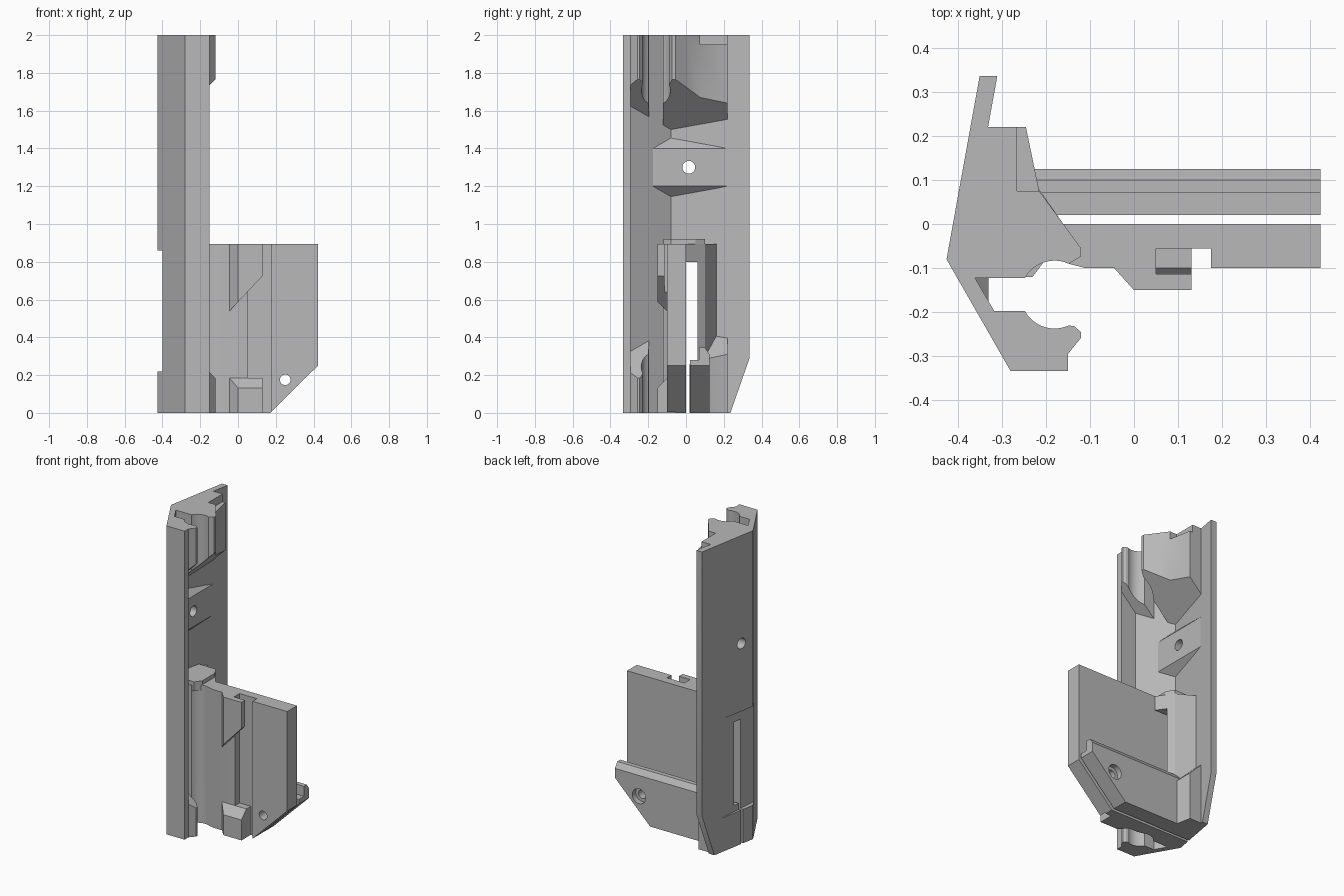
import bpy, bmesh, math

if "Cube" in bpy.data.objects:
    bpy.data.objects.remove(bpy.data.objects["Cube"], do_unlink=True)

grey = bpy.data.materials.new("plain grey")
grey.use_nodes = True
colour = (0.48, 0.48, 0.48, 1)
grey.diffuse_color = colour
grey.node_tree.nodes["Principled BSDF"].inputs["Base Color"].default_value = colour


def prism(name, pts, lo, hi, axis="z"):
    """Extrude a 2D outline along an axis."""
    place = {"z": lambda a, b, h: (a, b, h),
             "y": lambda a, b, h: (a, h, b),
             "x": lambda a, b, h: (h, a, b)}[axis]
    bm = bmesh.new()
    rings = [[bm.verts.new(place(a, b, h)) for a, b in pts] for h in (lo, hi)]
    for ring in rings:
        bm.faces.new(ring)
    n = len(pts)
    for i in range(n):
        j = (i + 1) % n
        bm.faces.new((rings[0][i], rings[0][j], rings[1][j], rings[1][i]))
    bmesh.ops.recalc_face_normals(bm, faces=bm.faces)
    mesh = bpy.data.meshes.new(name)
    bm.to_mesh(mesh)
    bm.free()
    mesh.materials.append(grey)
    obj = bpy.data.objects.new(name, mesh)
    bpy.context.collection.objects.link(obj)
    return obj


def rect(a0, b0, a1, b1):
    return [(a0, b0), (a1, b0), (a1, b1), (a0, b1)]


def circle(a, b, r, start=0, end=360, steps=24):
    last = steps if end - start == 360 else steps - 1
    return [(a + r * math.cos(math.radians(start + (end - start) * i / last)),
             b + r * math.sin(math.radians(start + (end - start) * i / last)))
            for i in range(steps)]


def carve(obj, tool, operation="DIFFERENCE"):
    """Apply one boolean and drop the helper."""
    tool.hide_render = True
    mod = obj.modifiers.new("cut", "BOOLEAN")
    mod.object, mod.operation, mod.solver = tool, operation, "EXACT"
    bpy.context.view_layer.update()
    deps = bpy.context.evaluated_depsgraph_get()
    mesh = bpy.data.meshes.new_from_object(obj.evaluated_get(deps))
    obj.modifiers.clear()
    obj.data = mesh
    bpy.data.objects.remove(tool, do_unlink=True)


def cut(objs, pts, lo, hi, axis):
    for obj in objs:
        carve(obj, prism("cutter", pts, lo, hi, axis))


def keep(obj, pts, lo, hi, axis):
    carve(obj, prism("cutter", pts, lo, hi, axis), "INTERSECT")


# Thin bent outer shell
shell = prism("outer_shell", [
    (-0.31, 0.335), (-0.35, 0.335), (-0.425, -0.08), (-0.28, -0.333),
    (-0.15, -0.333), (-0.15, -0.295), (-0.26, -0.295), (-0.385, -0.08)], 0, 2)
cut([shell], [(-0.377, 0.18), (-0.4, -0.125), (-0.5, -0.125), (-0.5, 0.18)],
    0.22, 0.86, "z")
cut([shell], [(0.235, 0), (0.34, 0.3), (0.5, 0.3), (0.5, -0.1), (0.2, -0.1)],
    -0.6, 0, "x")

# Clip jaws at both ends, each with a sloped inner end
groove_top = circle(-0.18, -0.16, 0.077, 151, 65, 12)
groove_low = circle(-0.18, -0.16, 0.077, 209, 295, 12)
front_jaw = [(-0.322, -0.197)] + groove_low + [
    (-0.135, -0.232), (-0.12, -0.245), (-0.12, -0.258), (-0.15, -0.295),
    (-0.15, -0.31), (-0.267, -0.31)]
rear_jaw = [(-0.366, -0.122)] + groove_top + [
    (-0.12, -0.073), (-0.12, -0.055), (-0.16, 0), (-0.215, 0.075),
    (-0.245, 0.22), (-0.338, 0.22), (-0.392, -0.08)]
ends = {"upper": (1.4, 2, [(-0.5, 1.385), (0, 1.885), (0, 2.1), (-0.5, 2.1)]),
        "lower": (0, 0.6, [(-0.5, 0.565), (0, 0.065), (0, -0.1), (-0.5, -0.1)])}
jaws = {}
for end, (lo, hi, wedge) in ends.items():
    for side, outline in (("front", front_jaw), ("rear", rear_jaw)):
        jaw = prism(f"{end}_{side}_jaw", outline, lo, hi)
        keep(jaw, wedge, -0.5, 0.5, "y")
        jaws[end, side] = jaw
cut([jaws["upper", "rear"]], rect(-0.265, 0.075, 0, 0.3), 1.95, 2.1, "z")

# Bevelled pad around the screw hole
pad = prism("screw_pad", [(-0.33, 0.215), (-0.392, -0.08), (-0.33, -0.186)], 1, 1.6)
keep(pad, [(-0.33, 1.2), (-0.33, 1.4), (-0.43, 1.5), (-0.43, 1.1)], -0.5, 0.5, "y")
cut([shell, pad], circle(0.015, 1.3, 0.034), -0.6, 0, "x")

# Boss joining the shell to the plates
boss = prism("plate_boss", [(-0.366, -0.122)] + groove_top + [
    (-0.13, -0.095), (-0.13, -0.04), (-0.16, 0), (-0.23, 0.1),
    (-0.345, 0.162), (-0.392, -0.08)], 0, 0.895)
cap = prism("boss_cap", [(-0.366, -0.12), (-0.23, -0.12), (-0.2, -0.08),
                         (-0.2, 0.05), (-0.23, 0.1), (-0.35, 0.1),
                         (-0.39, -0.08)], 0.86, 0.92)

# Tall front plate with a vertical groove
plate = prism("front_plate", [
    (-0.17, 0), (0.423, 0), (0.423, -0.1), (0.175, -0.1), (0.175, -0.055),
    (0.05, -0.055), (0.05, -0.1), (-0.11, -0.1), (-0.15, -0.089)], 0, 0.895)

# Hook over the groove, with a sloped lower end
hook = prism("groove_hook", [
    (-0.045, -0.1), (0, -0.15), (0.13, -0.15), (0.13, -0.113),
    (0.05, -0.113), (0.05, -0.09), (-0.045, -0.09)], 0.4, 0.895)
keep(hook, [(-0.1, 0.48), (0.2, 0.8), (0.2, 1), (-0.1, 1)], -0.5, 0.5, "y")

# Stop tab at the bottom of the groove
tab = prism("stop_tab", [(-0.045, -0.1), (0, -0.15), (0.13, -0.15),
                         (0.13, -0.05), (-0.045, -0.05)], 0, 0.3)
keep(tab, [(-0.2, -0.1), (-0.2, 0.08), (-0.1, 0.185), (0, 0.185), (0, -0.1)],
     -0.5, 0.5, "x")

# Low rear plate
bar = prism("rear_plate", [
    (0.02, 0), (0.125, 0), (0.125, 0.31), (0.1, 0.345),
    (0.07, 0.345), (0.07, 0.28), (0.02, 0.28)], -0.3, 0.423, "x")

# Shared corner slope, pin hole, gap and slot
cut([plate, bar], [(0.07, -0.1), (0.17, 0), (0.423, 0.25), (0.5, 0.327),
                   (0.5, -0.1)], -0.5, 0.5, "y")
cut([plate, bar], circle(0.25, 0.175, 0.028), -0.5, 0.5, "y")
cut([bar], circle(0.25, 0.175, 0.048), 0.09, 0.5, "y")
lower_rear = jaws["lower", "rear"]
cut([shell, boss, lower_rear], rect(0.0005, -0.1, 0.018, 0.3), -0.6, 0.1, "x")
cut([shell, boss, lower_rear], rect(0.0005, 0.26, 0.06, 0.8), -0.6, 0.1, "x")

# Smooth the curved grooves and holes, keep edges sharp
bpy.ops.object.select_all(action="DESELECT")
for obj in [shell, pad, boss, cap, plate, hook, tab, bar, *jaws.values()]:
    obj.select_set(True)
    bpy.context.view_layer.objects.active = obj
bpy.ops.object.shade_smooth_by_angle(angle=math.radians(25))
